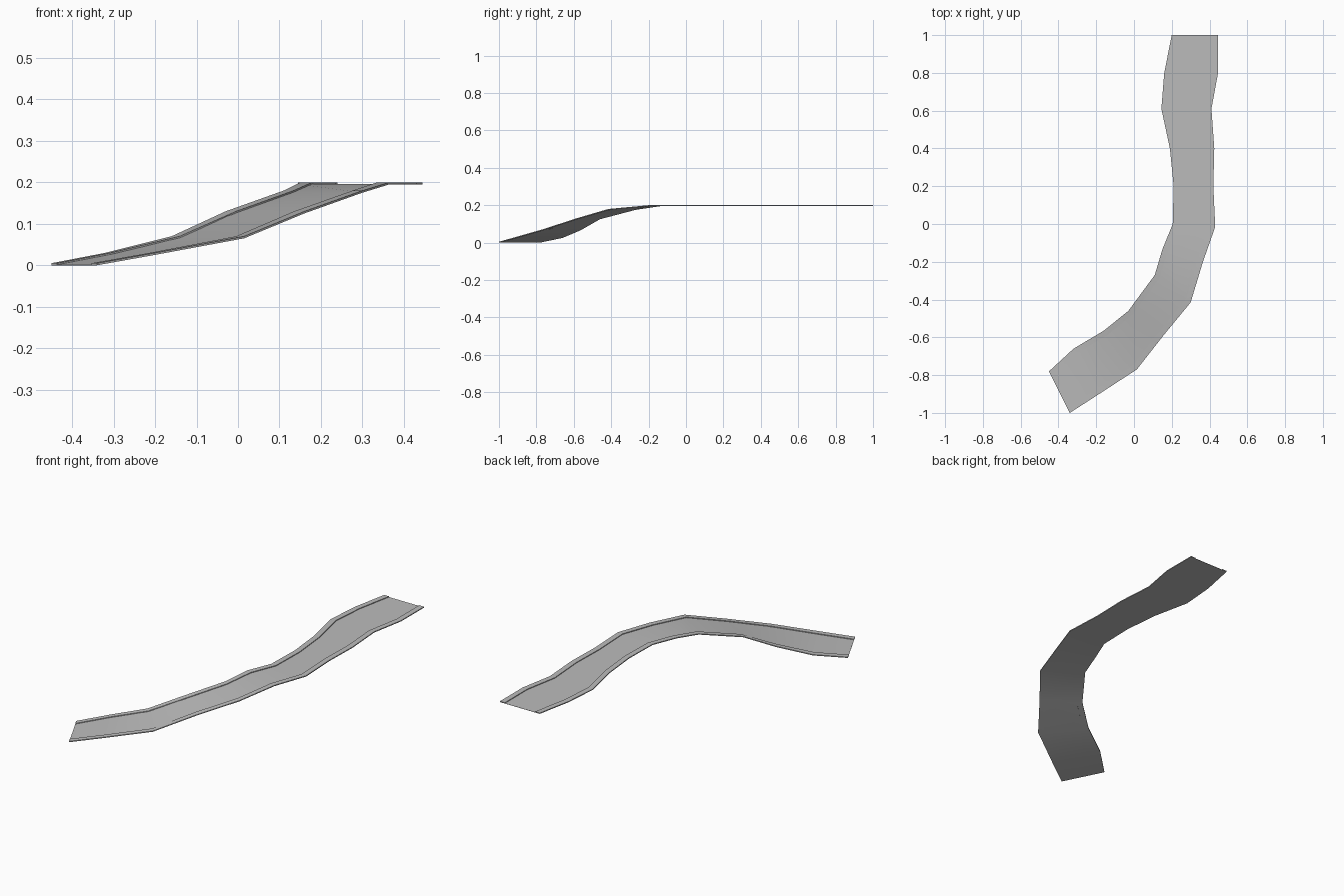
import bpy
import bmesh
from mathutils import Vector

cube = bpy.data.objects.get("Cube")
if cube:
    bpy.data.objects.remove(cube)

THICK = 0.005      # full height at the kerbs
DECK = 0.001       # height of the sunken road surface
KERB = 0.03        # kerb width

# Stations along the road: left-hand edge, right-hand edge, top height
STATIONS = [
    ((-0.45, -0.78), (-0.34, -1.0), 0.005),
    ((-0.32, -0.66), (-0.2, -0.91), 0.03),
    ((-0.16, -0.565), (0.015, -0.77), 0.07),
    ((-0.03, -0.46), (0.16, -0.585), 0.13),
    ((0.11, -0.27), (0.3, -0.415), 0.18),
    ((0.15, -0.135), (0.365, -0.2), 0.2),
    ((0.205, 0), (0.43, -0.015), 0.2),
    ((0.21, 0.2), (0.42, 0.2), 0.2),
    ((0.19, 0.4), (0.425, 0.4), 0.2),
    ((0.145, 0.61), (0.41, 0.61), 0.2),
    ((0.16, 0.8), (0.445, 0.8), 0.2),
    ((0.2, 1.0), (0.445, 1.0), 0.2),
]


def cross_section(a, b, top):
    """Closed channel profile: a thin deck with a raised kerb on each side."""
    a, b = Vector((*a, top)), Vector((*b, top))
    inward = (b - a).normalized() * KERB
    down = Vector((0, 0, -THICK))
    step = Vector((0, 0, DECK - THICK))
    return [a, a + inward, a + inward + step,
            b - inward + step, b - inward, b, b + down, a + down]


# Road: loft the profile through all stations and cap both ends
bm = bmesh.new()
rings = [[bm.verts.new(p) for p in cross_section(*s)] for s in STATIONS]
for r, s in zip(rings, rings[1:]):
    for i in range(len(r)):
        j = (i + 1) % len(r)
        bm.faces.new((r[i], r[j], s[j], s[i]))
bm.faces.new(rings[0])
bm.faces.new(rings[-1][::-1])
bmesh.ops.recalc_face_normals(bm, faces=bm.faces)
mesh = bpy.data.meshes.new("road")
bm.to_mesh(mesh)
bm.free()
road = bpy.data.objects.new("road", mesh)
bpy.context.collection.objects.link(road)

# Plain grey surface
grey = bpy.data.materials.new("road grey")
grey.use_nodes = True
colour = (0.5, 0.5, 0.5, 1)
grey.diffuse_color = colour
grey.node_tree.nodes["Principled BSDF"].inputs["Base Color"].default_value = colour
mesh.materials.append(grey)

# Soft bends along the road, crisp kerb edges
bpy.ops.object.select_all(action='DESELECT')
road.select_set(True)
bpy.context.view_layer.objects.active = road
bpy.ops.object.shade_smooth_by_angle()
